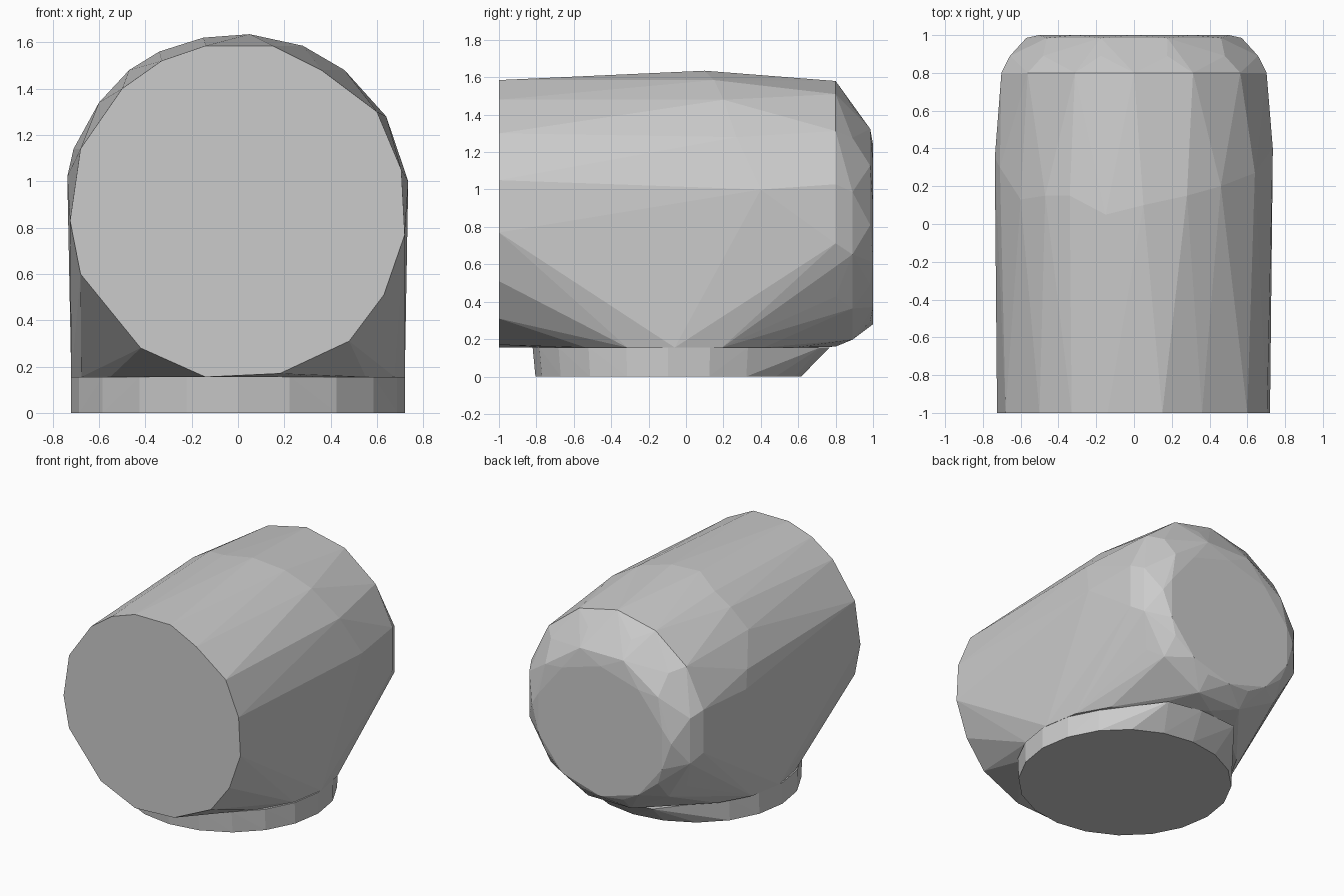
import bpy, bmesh
from math import sin, cos, pi

if "Cube" in bpy.data.objects:
    bpy.data.objects.remove(bpy.data.objects["Cube"])


def hull(name, points):
    """Make a flat-shaded convex solid around the points."""
    bm = bmesh.new()
    for p in points:
        bm.verts.new(p)
    res = bmesh.ops.convex_hull(bm, input=bm.verts[:])
    junk = {g for g in res["geom_interior"] + res["geom_unused"]
            if isinstance(g, bmesh.types.BMVert)}
    bmesh.ops.delete(bm, geom=list(junk), context='VERTS')
    bmesh.ops.dissolve_limit(bm, angle_limit=0.01, verts=bm.verts[:], edges=bm.edges[:])
    bmesh.ops.recalc_face_normals(bm, faces=bm.faces[:])
    mesh = bpy.data.meshes.new(name)
    bm.to_mesh(mesh)
    bm.free()
    obj = bpy.data.objects.new(name, mesh)
    bpy.context.collection.objects.link(obj)
    return obj


def upright_ring(y, cz, rx, rz, n, turn=0.0):
    return [(rx * cos(2 * pi * (i + turn) / n), y, cz + rz * sin(2 * pi * (i + turn) / n))
            for i in range(n)]


def flat_ring(z, cy, rx, ry, n):
    return [(rx * cos(2 * pi * i / n), cy + ry * sin(2 * pi * i / n), z) for i in range(n)]


# Barrel: flat front outline (x, z), slightly swollen crown, chamfered back
front = [(-.68, 1.14), (-.725, .83), (-.68, .6), (-.42, .28), (-.14, .155), (.18, .17),
         (.48, .31), (.63, .51), (.72, .77), (.705, 1.05), (.6, 1.3), (.36, 1.48),
         (.15, 1.585), (-.14, 1.585), (-.33, 1.52), (-.5, 1.4)]
crown = [(.05, .1, 1.635), (-.15, .05, 1.62), (-.34, .15, 1.56), (-.47, .15, 1.48),
         (-.6, .13, 1.34), (-.71, .3, 1.14), (-.737, .35, 1.02), (.28, .15, 1.585),
         (.46, .2, 1.48), (.64, .27, 1.28), (.735, .4, 1.0)]
points = [(x, -1, z) for x, z in front] + crown
points += upright_ring(.8, .87, .72, .71, 14, .5)
points += upright_ring(.89, .82, .68, .645, 12, .5)
points += upright_ring(.985, .81, .57, .54, 10)
points += upright_ring(1.0, .76, .53, .48, 10, .5)
points += flat_ring(.155, -.06, .72, .74, 18)
hull("barrel_body", points)

# Round foot, with a sloping ledge at the back
foot = flat_ring(0, -.095, .722, .71, 20) + flat_ring(.156, -.095, .722, .725, 20)
foot += [(-.25, .75, .156), (.05, .77, .156), (.3, .72, .156)]
hull("base_foot", foot)
